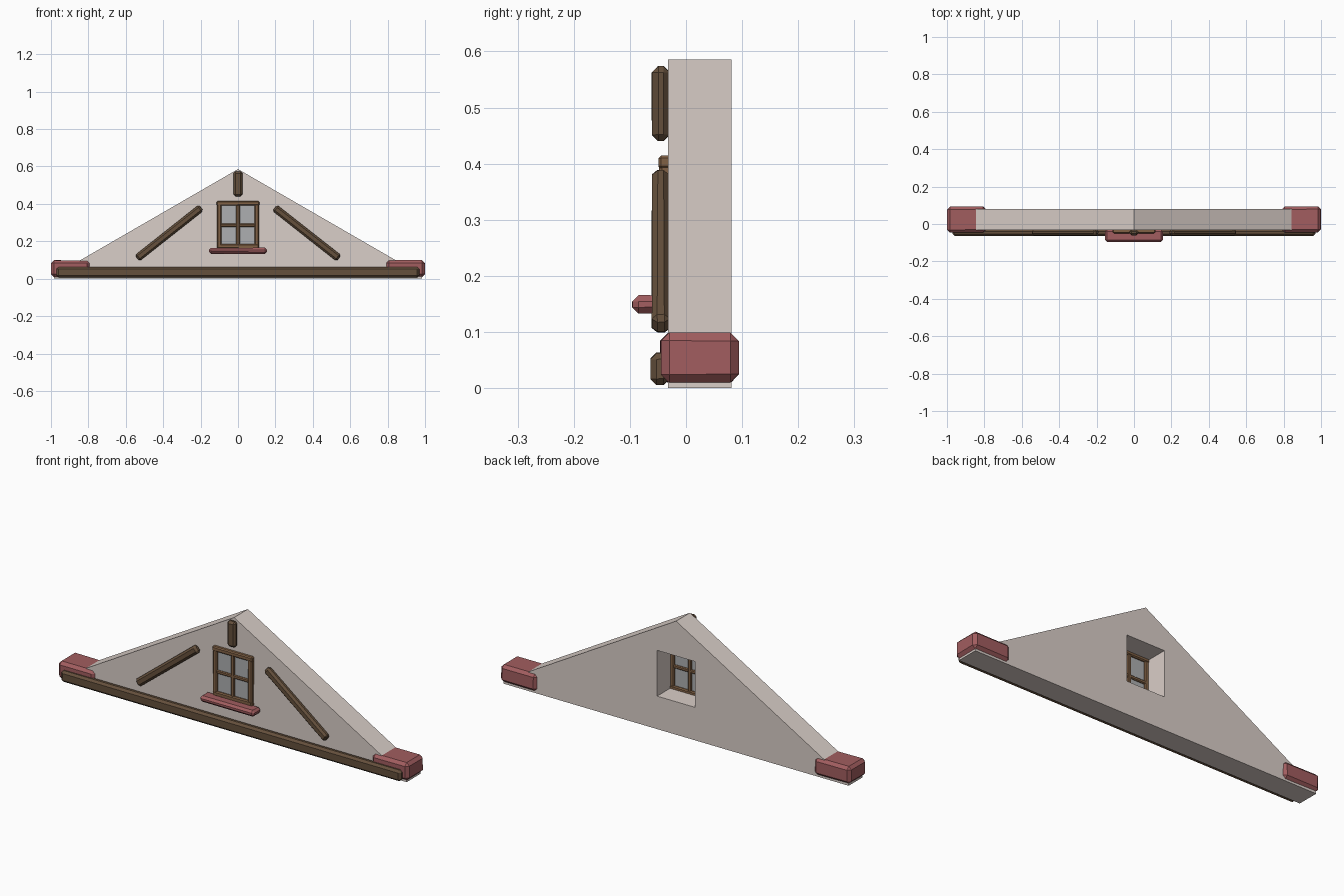
import bpy, random
from math import radians, atan2, hypot
from mathutils import Vector

if "Cube" in bpy.data.objects:
    bpy.data.objects.remove(bpy.data.objects["Cube"])

random.seed(4)


def material(name, rgb):
    m = bpy.data.materials.new(name)
    m.diffuse_color = (*rgb, 1)
    m.use_nodes = True
    m.node_tree.nodes["Principled BSDF"].inputs["Base Color"].default_value = m.diffuse_color
    return m


PLASTER = material("plaster", (0.70, 0.62, 0.58))
DARK_WOOD = material("dark_wood", (0.13, 0.08, 0.045))
WOOD = material("wood", (0.22, 0.12, 0.06))
RED = material("red_stone", (0.36, 0.11, 0.115))
GLASS = material("glass", (0.42, 0.43, 0.44))


def block(name, lo, hi, mat, bevel=0.0, jitter=0.0, angle=0.0):
    """Chamfered box between two corners, corners slightly uneven, turned about y."""
    lo, hi = Vector(lo), Vector(hi)
    bpy.ops.mesh.primitive_cube_add(size=1, location=(lo + hi) / 2)
    ob = bpy.context.object
    ob.name = name
    for v in ob.data.vertices:
        v.co = v.co * (hi - lo)
        v.co -= Vector([(1 if c > 0 else -1) * random.uniform(0, jitter) for c in v.co])
    ob.rotation_euler.y = angle
    ob.data.materials.append(mat)
    if bevel:
        mod = ob.modifiers.new("chamfer", 'BEVEL')
        mod.width, mod.segments = bevel, 1
        mod.limit_method = 'NONE'
    return ob


# Gable wall: filled outline with a window opening, extruded
curve = bpy.data.curves.new("gable_wall", 'CURVE')
curve.dimensions = '2D'
curve.fill_mode = 'BOTH'
curve.extrude = 0.0565
outline = [(-0.985, 0), (0.985, 0), (0.985, 0.017), (0, 0.586), (-0.985, 0.017)]
opening = [(-0.108, 0.17), (-0.108, 0.406), (0.108, 0.406), (0.108, 0.17)]
for pts in (outline, opening):
    sp = curve.splines.new('POLY')
    sp.points.add(len(pts) - 1)
    for p, (x, z) in zip(sp.points, pts):
        p.co = (x, z, 0, 1)
    sp.use_cyclic_u = True
wall = bpy.data.objects.new("gable_wall", curve)
bpy.context.collection.objects.link(wall)
wall.rotation_euler.x = radians(90)
wall.location.y = 0.0245
curve.materials.append(PLASTER)
bpy.ops.object.select_all(action='DESELECT')
wall.select_set(True)
bpy.context.view_layer.objects.active = wall
bpy.ops.object.convert(target='MESH')
for p in wall.data.polygons:
    p.use_smooth = False

# Eave blocks and diagonal braces on both sides
for s, side in ((-1, "left"), (1, "right")):
    xs = sorted((s * 0.79, s * 1.0))
    block(side + "_eave_block", (xs[0], -0.047, 0.008), (xs[1], 0.095, 0.1),
          RED, 0.015, 0.003)
    x0, z0, x1, z1 = 0.54, 0.108, 0.196, 0.38
    length = hypot(x1 - x0, z1 - z0)
    cx, cz = s * (x0 + x1) / 2, (z0 + z1) / 2
    block(side + "_brace", (cx - length / 2, -0.062, cz - 0.021),
          (cx + length / 2, -0.028, cz + 0.021), DARK_WOOD, 0.01, 0.002,
          s * atan2(z1 - z0, x0 - x1))

# Bottom beam and short post under the apex
block("bottom_beam", (-0.97, -0.064, 0.005), (0.97, -0.028, 0.064), DARK_WOOD, 0.011, 0.002)
block("apex_post", (-0.025, -0.062, 0.44), (0.025, -0.028, 0.575), DARK_WOOD, 0.011, 0.002)

# Window frame, cross bars, glass and sill
for s, side in ((-1, "left"), (1, "right")):
    block("frame_" + side, (s * 0.1 - 0.013, -0.049, 0.16), (s * 0.1 + 0.013, -0.026, 0.41),
          WOOD, 0.005, 0.001)
block("frame_top", (-0.115, -0.05, 0.39), (0.115, -0.024, 0.415), WOOD, 0.005, 0.001)
block("frame_bottom", (-0.113, -0.05, 0.16), (0.113, -0.024, 0.186), WOOD, 0.005, 0.001)
block("vertical_bar", (-0.01, -0.046, 0.175), (0.01, -0.027, 0.4), WOOD, 0.004)
block("horizontal_bar", (-0.1, -0.045, 0.277), (0.1, -0.028, 0.295), WOOD, 0.004)
block("window_glass", (-0.1, -0.038, 0.175), (0.1, -0.035, 0.4), GLASS)
block("window_sill", (-0.156, -0.097, 0.132), (0.156, -0.028, 0.166), RED, 0.011, 0.002)
